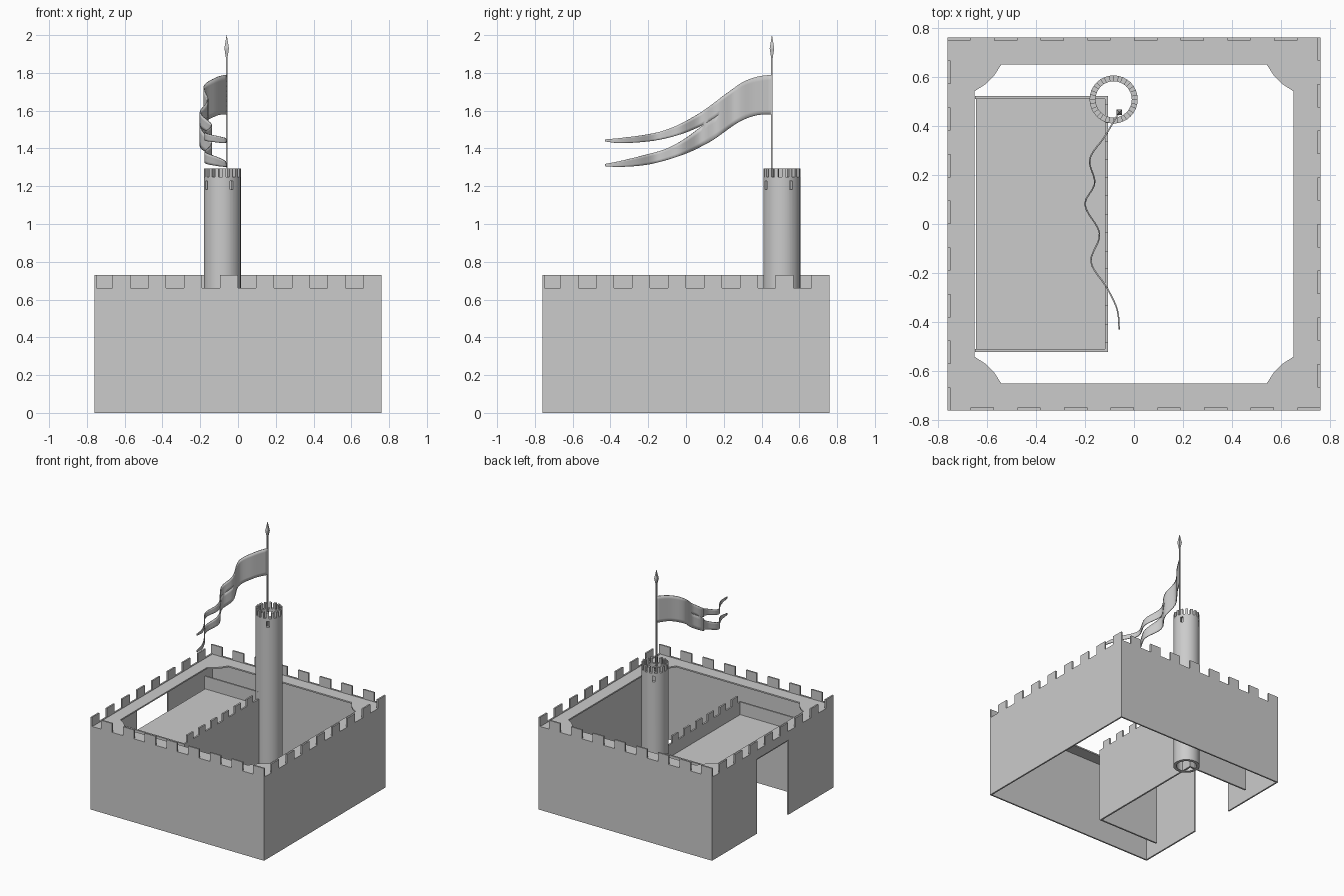
import bpy, bmesh, math
from mathutils import Vector, Matrix

if "Cube" in bpy.data.objects:
    bpy.data.objects.remove(bpy.data.objects["Cube"])


def finish(name, bm, smooth=False):
    bmesh.ops.recalc_face_normals(bm, faces=bm.faces)
    me = bpy.data.meshes.new(name)
    bm.to_mesh(me)
    bm.free()
    ob = bpy.data.objects.new(name, me)
    bpy.context.collection.objects.link(ob)
    if smooth:
        bpy.ops.object.select_all(action='DESELECT')
        ob.select_set(True)
        bpy.context.view_layer.objects.active = ob
        bpy.ops.object.shade_smooth_by_angle(angle=math.radians(35))
    return ob


def box(bm, lo, hi, rot=0):
    size = [b - a for a, b in zip(lo, hi)]
    mid = [(a + b) / 2 for a, b in zip(lo, hi)]
    m = Matrix.Rotation(rot, 4, 'Z') @ Matrix.Translation(mid) @ Matrix.Diagonal((*size, 1))
    bmesh.ops.create_cube(bm, size=1, matrix=m)


def prism(bm, outline, z0, z1):
    face = bm.faces.new([bm.verts.new((x, y, z0)) for x, y in outline])
    ext = bmesh.ops.extrude_face_region(bm, geom=[face])
    bmesh.ops.translate(bm, vec=(0, 0, z1 - z0),
                        verts=[v for v in ext['geom'] if isinstance(v, bmesh.types.BMVert)])


W, T, WALL, TOP = 0.76, 0.012, 0.66, 0.73

# Outer walls: front, right, back solid; left has a gateway
bm = bmesh.new()
for i in range(3):
    box(bm, (-W, -W, 0), (W, -W + T, WALL), i * math.pi / 2)
for y0, y1, z0 in ((-W, -0.195, 0), (0.195, W, 0), (-0.195, 0.195, 0.59)):
    box(bm, (-W, y0, z0), (-W + T, y1, WALL))
finish("curtain_walls", bm)

# Wall merlons, same pattern turned around four sides
bm = bmesh.new()
for side in range(4):
    for k in range(8):
        x = -W + 0.095 + k * 0.19
        box(bm, (x, -W, WALL), (x + 0.095, -W + T, TOP), side * math.pi / 2)
finish("wall_merlons", bm)

# Walkway with rounded corner platforms, one quarter turned four times
bm = bmesh.new()
for side in range(4):
    r = 0.246
    corner = [(-W + r * math.cos(math.radians(a)), -W + r * math.sin(math.radians(a)))
              for a in (63.4, 51, 39, 26.6)]
    outline = [(-W, -W)] + [(0.54, -W), (0.54, -0.65)] + corner[::-1] + [(-W, -0.54)]
    q = Matrix.Rotation(side * math.pi / 2, 2)
    prism(bm, [q @ Vector(p) for p in outline], WALL - 0.015, WALL - 0.004)
finish("walkway", bm)

# Inner keep: three walls, roof deck and a battlement on the courtyard side
KX0, KX1, KY, KT, KH = -0.648, -0.105, 0.522, 0.013, 0.60
bm = bmesh.new()
box(bm, (KX1 - KT, -KY, 0), (KX1, KY, KH))
for y in (-KY, KY - KT):
    box(bm, (KX0, y, 0), (KX1 - KT, y + KT, KH))
finish("keep_walls", bm)
bm = bmesh.new()
box(bm, (KX0 + 0.004, -KY + KT, 0.49), (KX1 - KT, KY - KT, 0.50))
finish("keep_roof", bm)
bm = bmesh.new()
for k in range(7):
    y = -KY + 0.04 + k * 0.149
    box(bm, (KX1 - KT, y, KH), (KX1, y + 0.075, 0.655))
finish("keep_merlons", bm)

# Round hollow tower
CX, CY, RO, RI, N = -0.083, 0.507, 0.098, 0.074, 32


def arc(r, i):
    a = 2 * math.pi * i / N
    return CX + r * math.cos(a), CY + r * math.sin(a)


bm = bmesh.new()
rings = [[bm.verts.new((*arc(r, i), z)) for i in range(N)]
         for r, z in ((RO, 0), (RO, 1.25), (RI, 1.25), (RI, 0))]
for k in range(4):
    a, b = rings[k], rings[(k + 1) % 4]
    for i in range(N):
        j = (i + 1) % N
        bm.faces.new((a[i], a[j], b[j], b[i]))
tower = finish("tower", bm)

# Tower windows
bm = bmesh.new()
for deg in (-60, 30, 120, 210):
    m = Matrix.Translation((CX, CY, 0)) @ Matrix.Rotation(math.radians(deg), 4, 'Z') \
        @ Matrix.Translation((0.09, 0, 1.205)) @ Matrix.Diagonal((0.06, 0.02, 0.045, 1))
    bmesh.ops.create_cube(bm, size=1, matrix=m)
cutter = finish("window_cutter", bm)
cut = tower.modifiers.new("windows", 'BOOLEAN')
cut.object, cut.operation, cut.solver = cutter, 'DIFFERENCE', 'EXACT'
bpy.ops.object.select_all(action='DESELECT')
tower.select_set(True)
bpy.context.view_layer.objects.active = tower
bpy.ops.object.modifier_apply(modifier=cut.name)
bpy.ops.object.shade_smooth_by_angle(angle=math.radians(35))
bpy.data.objects.remove(cutter)

# Tower merlons
bm = bmesh.new()
for i in range(0, N, 2):
    prism(bm, [arc(RO, i), arc(RO, i + 1), arc(RI, i + 1), arc(RI, i)], 1.25, 1.295)
finish("tower_merlons", bm)

# Flagpole and spear finial
PX, PY = -0.06, 0.455
bm = bmesh.new()
profile = ((0.006, 1.15), (0.006, 1.88), (0.017, 1.93), (0.0005, 2.0))
prev = None
for r, z in profile:
    ring = [bm.verts.new((PX + r * math.cos(a), PY + r * math.sin(a), z))
            for a in [math.pi / 4 + k * math.pi / 2 for k in range(4)]]
    if prev:
        for i in range(4):
            bm.faces.new((prev[i], prev[i - 3], ring[i - 3], ring[i]))
    else:
        bm.faces.new(ring)
    prev = ring
bm.faces.new(prev)
finish("flagpole", bm)


# Swallow-tailed flag: curves given as (y, value), sampled smoothly
def curve(pts, y):
    pts = sorted(pts)
    y = min(max(y, pts[0][0]), pts[-1][0])
    i = max(k for k in range(len(pts) - 1) if pts[k][0] <= y)

    def slope(k):
        a, b = pts[max(k - 1, 0)], pts[min(k + 1, len(pts) - 1)]
        return (b[1] - a[1]) / (b[0] - a[0])
    h = pts[i + 1][0] - pts[i][0]
    t = (y - pts[i][0]) / h
    return ((2*t**3 - 3*t*t + 1) * pts[i][1] + (t**3 - 2*t*t + t) * h * slope(i)
            + (3*t*t - 2*t**3) * pts[i + 1][1] + (t**3 - t*t) * h * slope(i + 1))


top = [(.455, 1.79), (.38, 1.78), (.3, 1.75), (.2, 1.68), (.1, 1.605), (0, 1.545),
       (-.1, 1.50), (-.2, 1.475), (-.35, 1.455), (-.43, 1.448)]
bottom = [(.455, 1.58), (.37, 1.575), (.28, 1.54), (.15, 1.45), (.05, 1.395), (-.05, 1.355),
          (-.2, 1.315), (-.35, 1.302), (-.43, 1.306)]
upper_in = [(.455, 1.685), (.3, 1.655), (.2, 1.595), (.1, 1.53), (0, 1.485), (-.1, 1.455),
            (-.2, 1.437), (-.35, 1.428), (-.43, 1.437)]
lower_in = [(.455, 1.685), (.3, 1.655), (.2, 1.595), (.1, 1.53), (0, 1.455), (-.1, 1.40),
            (-.2, 1.37), (-.35, 1.333), (-.43, 1.318)]
sway = [(.455, -.06), (.355, -.12), (.265, -.18), (.165, -.16), (.08, -.2), (-.04, -.14),
        (-.155, -.175), (-.26, -.11), (-.35, -.068), (-.435, -.06)]
bm = bmesh.new()
for hi, lo in ((top, upper_in), (lower_in, bottom)):
    prev = None
    for s in range(46):
        y = PY - s * (PY + 0.43) / 45
        col = []
        for k in range(5):
            t = k / 4
            z = curve(hi, y) * (1 - t) + curve(lo, y) * t
            # lower rows of the cloth ripple slightly out of step
            col.append(bm.verts.new((curve(sway, y), y, z)))
        if prev:
            for k in range(4):
                bm.faces.new((prev[k], prev[k + 1], col[k + 1], col[k]))
        prev = col
bmesh.ops.remove_doubles(bm, verts=bm.verts, dist=0.0005)
flag = finish("flag", bm, True)
mod = flag.modifiers.new("cloth_thickness", 'SOLIDIFY')
mod.thickness, mod.offset = 0.006, 0
